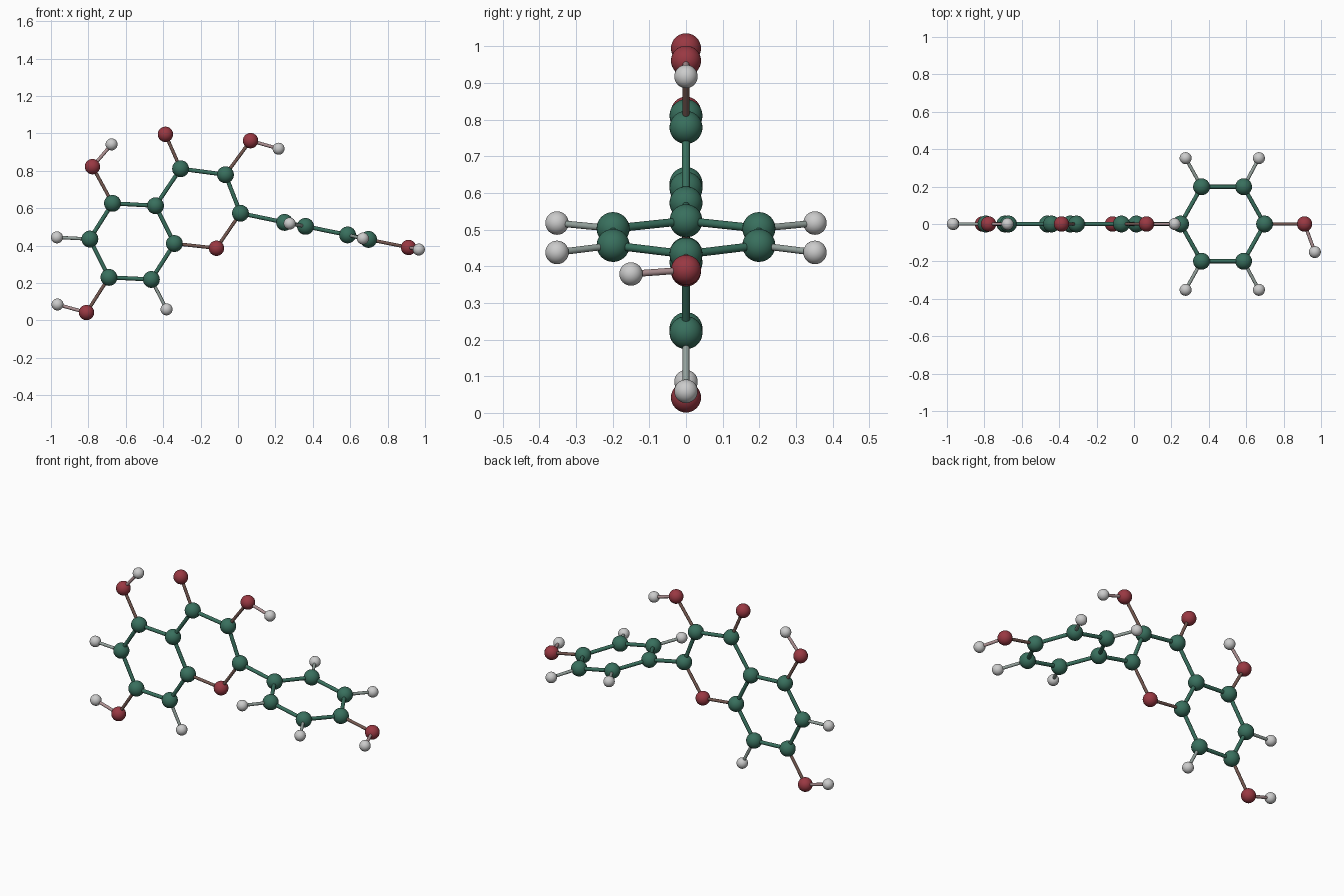
import bpy
from mathutils import Vector
from itertools import combinations

if "Cube" in bpy.data.objects:
    bpy.data.objects.remove(bpy.data.objects["Cube"])

# ball radius and colour for each kind of atom
KINDS = {
    "carbon": (0.045, (0.04, 0.16, 0.11)),
    "oxygen": (0.041, (0.32, 0.04, 0.055)),
    "hydrogen": (0.032, (0.55, 0.55, 0.55)),
}
MAX_BOND = 0.27


def material(name, rgb):
    mat = bpy.data.materials.get(name) or bpy.data.materials.new(name)
    mat.diffuse_color = (*rgb, 1)
    mat.use_nodes = True
    mat.node_tree.nodes["Principled BSDF"].inputs["Base Color"].default_value = mat.diffuse_color
    return mat


def finish(ob, name, mat):
    ob.name = name
    ob.data.materials.append(mat)
    bpy.ops.object.shade_smooth_by_angle()


def ball(kind, p):
    radius, rgb = KINDS[kind]
    bpy.ops.mesh.primitive_uv_sphere_add(segments=32, ring_count=16, radius=radius, location=p)
    finish(bpy.context.object, kind + "_ball", material(kind, rgb))


def stick(a, b):
    (ka, pa), (kb, pb) = a, b
    d = pb - pa
    radius = 0.011 if ka == kb else 0.009
    bpy.ops.mesh.primitive_cylinder_add(vertices=16, radius=radius, depth=d.length, location=(pa + pb) / 2)
    ob = bpy.context.object
    ob.rotation_euler = d.to_track_quat('Z', 'Y').to_euler()
    name = "_".join(sorted((ka, kb)))
    rgb = [(u + v) / 2 for u, v in zip(KINDS[ka][1], KINDS[kb][1])]
    finish(ob, name + "_stick", material(name + "_bond", rgb))


# upright fused rings, all in the plane y = 0 (x, z)
flat = {
    "carbon": [(-.671, .626), (-.792, .435), (-.69, .23), (-.463, .219), (-.34, .411),
               (-.441, .613), (-.307, .811), (-.067, .779), (.013, .573),
               (.249, .524), (.698, .433)],
    "oxygen": [(-.115, .386), (-.388, .995), (.067, .961), (-.778, .822), (-.81, .042),
               (.912, .39)],
    "hydrogen": [(.217, .918), (-.676, .941), (-.968, .444), (-.965, .085), (-.382, .059)],
}
atoms = [(k, Vector((x, 0, z))) for k, pts in flat.items() for x, z in pts]

# side ring lying across, mirrored in y
for s in (1, -1):
    atoms += [("carbon", Vector((.361, s * .199, .503))),
              ("carbon", Vector((.586, s * .199, .457))),
              ("hydrogen", Vector((.276, s * .352, .518))),
              ("hydrogen", Vector((.668, s * .352, .438)))]
# hydrogen on the far tip
atoms.append(("hydrogen", Vector((.967, -.15, .379))))

# balls, then a stick between every close pair
for kind, p in atoms:
    ball(kind, p)
for a, b in combinations(atoms, 2):
    if (a[1] - b[1]).length < MAX_BOND and not a[0] == b[0] == "hydrogen":
        stick(a, b)
